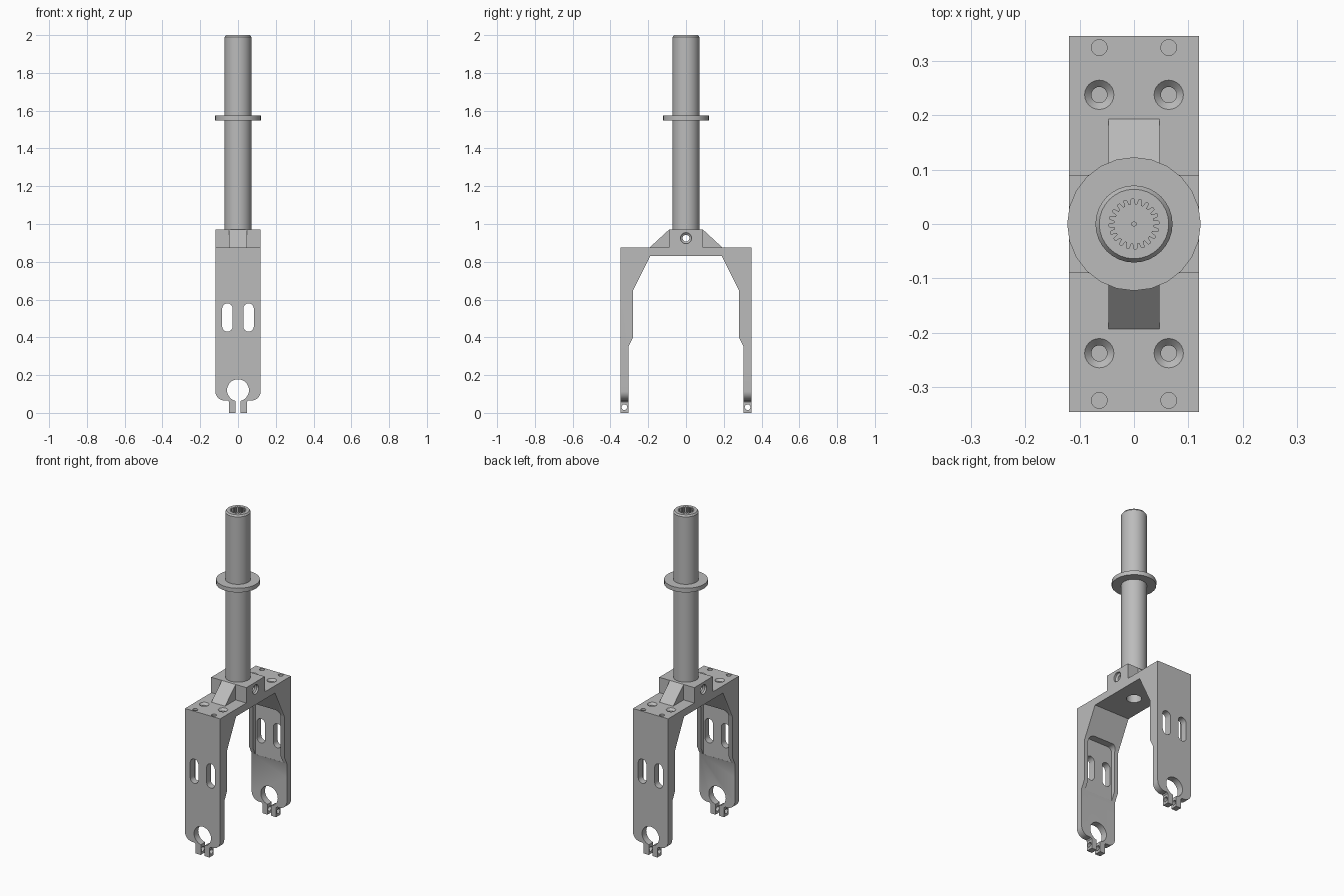
import bpy, bmesh
from math import sin, cos, pi, radians
from mathutils import Vector

cube = bpy.data.objects.get("Cube")
if cube:
    bpy.data.objects.remove(cube, do_unlink=True)

metal = bpy.data.materials.new("grey metal")
metal.use_nodes = True
GREY = (0.5, 0.5, 0.5, 1)
metal.diffuse_color = GREY
metal.node_tree.nodes["Principled BSDF"].inputs["Base Color"].default_value = GREY

# How a 2D outline plus a depth maps into space for each extrusion axis
AXES = {
    "x": lambda a, b, d: Vector((d, a, b)),
    "y": lambda a, b, d: Vector((a, d, b)),
    "z": lambda a, b, d: Vector((a, b, d)),
}


def loft(name, rings, axis):
    """Solid through a list of (outline, depth) rings."""
    bm = bmesh.new()
    loops = [[bm.verts.new(AXES[axis](a, b, d)) for a, b in pts] for pts, d in rings]
    n = len(loops[0])
    for lo, hi in zip(loops, loops[1:]):
        for i in range(n):
            j = (i + 1) % n
            bm.faces.new((lo[i], lo[j], hi[j], hi[i]))
    bm.faces.new(loops[0])
    bm.faces.new(loops[-1])
    bmesh.ops.recalc_face_normals(bm, faces=bm.faces)
    mesh = bpy.data.meshes.new(name)
    bm.to_mesh(mesh)
    bm.free()
    mesh.materials.append(metal)
    obj = bpy.data.objects.new(name, mesh)
    bpy.context.collection.objects.link(obj)
    return obj


def prism(name, pts, axis, lo, hi):
    return loft(name, [(pts, lo), (pts, hi)], axis)


def arc(a, b, r, start, end, steps=8):
    angles = [radians(start + (end - start) * i / steps) for i in range(steps + 1)]
    return [(a + r * cos(t), b + r * sin(t)) for t in angles]


def circle(a, b, r, n=24):
    return arc(a, b, r, 0, 360, n)[:-1]


def mirrored(half):
    """Close an outline by reflecting its right half."""
    return half + [(-a, b) for a, b in reversed(half)]


def combine(target, tool, operation="DIFFERENCE"):
    tool.hide_render = True
    mod = target.modifiers.new("cut", "BOOLEAN")
    mod.operation = operation
    mod.solver = "EXACT"
    mod.object = tool
    bpy.context.view_layer.objects.active = target
    bpy.ops.object.modifier_apply(modifier=mod.name)
    bpy.data.objects.remove(tool, do_unlink=True)


def smooth(obj):
    bpy.ops.object.select_all(action="DESELECT")
    obj.select_set(True)
    bpy.context.view_layer.objects.active = obj
    bpy.ops.object.shade_smooth_by_angle(angle=radians(30))


# Fork body: side profile of crown, clamp block and two legs
profile = mirrored([(0.09, 0.97), (0.09, 0.875), (0.346, 0.875), (0.346, 0),
                    (0.305, 0), (0.305, 0.35), (0.28, 0.4), (0.28, 0.65),
                    (0.19, 0.83)])
body = prism("fork_body", profile, "x", -0.12, 0.12)

# Rounded lower ends with narrow clamp tabs
outline = mirrored([(0.2, 1.1), (0.2, 0.9), (0.12, 0.87)]
                   + arc(0.07, 0.115, 0.05, 0, -90)
                   + [(0.054, 0.065), (0.047, 0.058), (0.047, 0)])
combine(body, prism("leg_outline", outline, "y", -0.5, 0.5), "INTERSECT")

# Sloped gussets either side of the clamp block
for s in (-1, 1):
    wedge = [(s * 0.05, 0.97), (s * 0.09, 0.97), (s * 0.193, 0.875),
             (s * 0.193, 0.86), (s * 0.05, 0.86)]
    combine(body, prism("gusset", wedge, "x", -0.047, 0.047), "UNION")

# Shallow pockets on the inner faces of the legs
pocket = mirrored([(0.095, 0.351)] + arc(0.065, 0.655, 0.03, 0, 90))
for s in (-1, 1):
    combine(body, prism("pocket", pocket, "y", s * 0.305, s * 0.2))

# Leg cutouts: axle hole, clamp slit and twin slots
combine(body, prism("axle_hole", circle(0, 0.12, 0.058, 32), "y", -0.5, 0.5))
slit = mirrored([(0.012, -0.05), (0.012, 0.1)])
combine(body, prism("clamp_slit", slit, "y", -0.5, 0.5))
for x in (-0.056, 0.056):
    slot = arc(x, 0.552, 0.028, 0, 180) + arc(x, 0.458, 0.028, 180, 360)
    combine(body, prism("leg_slot", slot, "y", -0.5, 0.5))

# Pinch bolt holes through the tabs
for s in (-1, 1):
    combine(body, prism("pinch_hole", circle(s * 0.326, 0.03, 0.015, 16), "x", -0.2, 0.2))

# Blind holes on the crown, the inner ones countersunk
for x in (-0.064, 0.064):
    for s in (-1, 1):
        combine(body, prism("outer_hole", circle(x, s * 0.325, 0.0145), "z", 0.82, 0.9))
        y = s * 0.238
        sink = [(circle(x, y, r), z) for r, z in
                ((0.0145, 0.82), (0.0145, 0.862), (0.027, 0.875), (0.027, 0.9))]
        combine(body, loft("countersunk_hole", sink, "z"))

# Cross bolt through the clamp block, and the bore below the tube
bolt = [(circle(0, 0.925, r), x) for r, x in
        ((0.029, -0.2), (0.029, -0.108), (0.018, -0.1),
         (0.018, 0.1), (0.029, 0.108), (0.029, 0.2))]
combine(body, loft("cross_bolt_hole", bolt, "x"))
combine(body, prism("lower_bore", circle(0, 0, 0.042), "z", 0.7, 0.965))
smooth(body)

# Steering tube with a chamfered top
tube = loft("steering_tube", [(circle(0, 0, r, 32), z) for r, z in
            ((0.071, 0.967), (0.071, 1.99), (0.064, 2.0))], "z")

# Splined socket in the tube top, with a fine bore beneath
TEETH = 20
spline = []
for i in range(TEETH):
    for step, r in ((0, 0.046), (0.35, 0.046), (0.5, 0.036), (0.85, 0.036)):
        t = 2 * pi * (i + step) / TEETH
        spline.append((r * cos(t), r * sin(t)))
combine(tube, prism("spline_socket", spline, "z", 1.7, 2.1))
combine(tube, prism("fine_bore", circle(0, 0, 0.004, 10), "z", 0.9, 1.75))
smooth(tube)

# Collar ring around the tube
collar = prism("collar", circle(0, 0, 0.123, 24), "z", 1.548, 1.574)
combine(collar, prism("collar_bore", circle(0, 0, 0.07, 32), "z", 1.5, 1.6))
smooth(collar)
